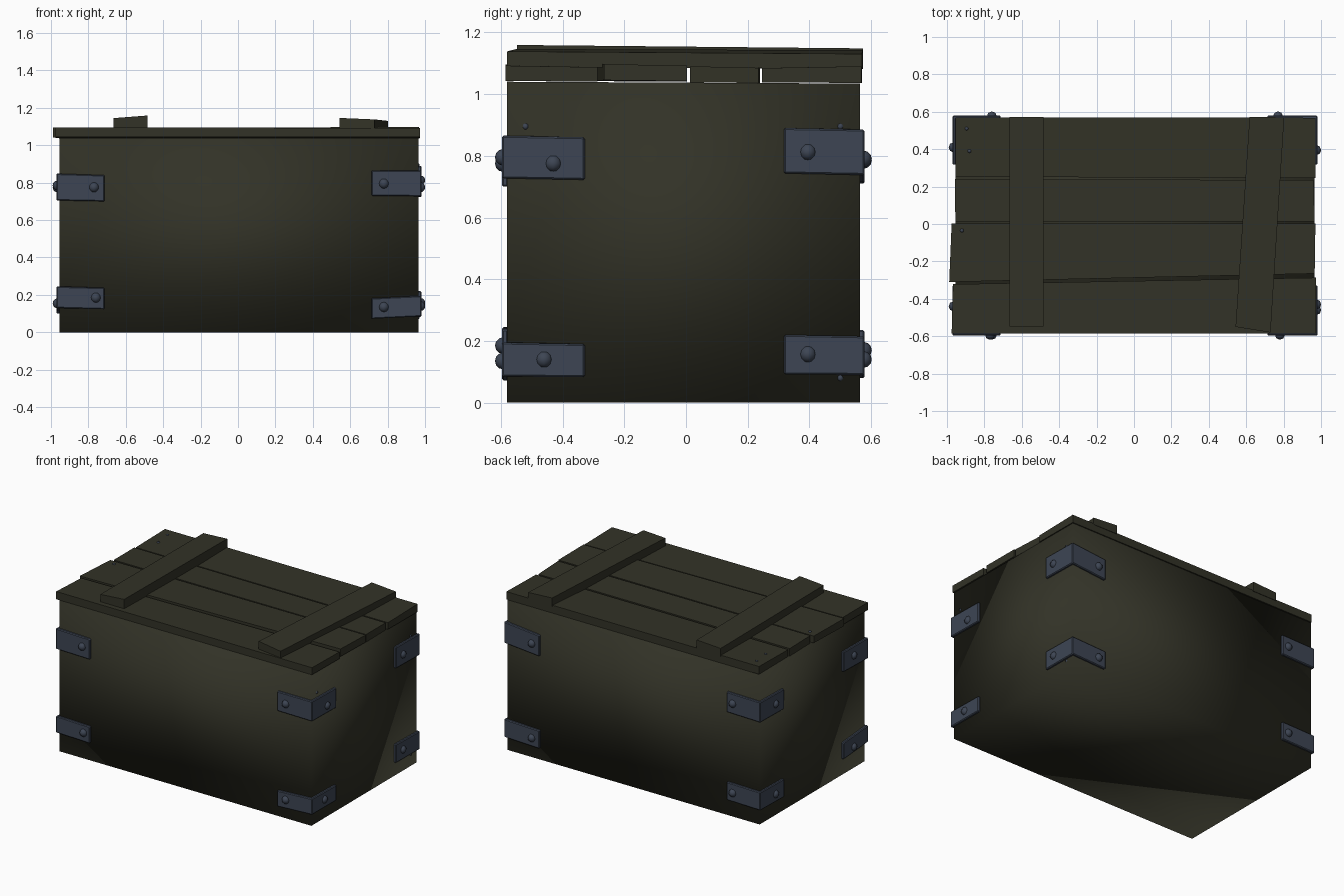
import bpy, bmesh, math
from mathutils import Vector, Matrix


def material(name, rgb):
    m = bpy.data.materials.new(name)
    m.diffuse_color = (*rgb, 1)
    return m


WOOD = material("dark olive wood", (0.032, 0.032, 0.020))
IRON = material("blue grey iron", (0.047, 0.060, 0.088))


def finish(name, bm, mat, bevel=0.0, smooth=False):
    bmesh.ops.recalc_face_normals(bm, faces=bm.faces)
    if smooth:
        for f in bm.faces:
            f.smooth = True
    me = bpy.data.meshes.new(name)
    bm.to_mesh(me)
    bm.free()
    me.materials.append(mat)
    ob = bpy.data.objects.new(name, me)
    bpy.context.collection.objects.link(ob)
    if bevel:
        b = ob.modifiers.new("bevel", "BEVEL")
        b.width, b.segments = bevel, 1
    return ob


def prism(name, outline, mat, bevel=0.0, smooth=False):
    """Closed solid from an outline of (x, y, bottom z, top z)."""
    bm = bmesh.new()
    low = [bm.verts.new((x, y, a)) for x, y, a, b in outline]
    top = [bm.verts.new((x, y, b)) for x, y, a, b in outline]
    n = len(outline)
    bm.faces.new(low)
    bm.faces.new(top)
    for i in range(n):
        j = (i + 1) % n
        bm.faces.new((low[i], low[j], top[j], top[i]))
    return finish(name, bm, mat, bevel, smooth)


# Crate body, softly shaded across its corners
X0, X1, Y0, Y1 = -0.955, 0.965, -0.58, 0.563
prism("crate_body", [(X0, Y0, 0, 1.04), (X1, Y0, 0, 1.04),
                     (X1, Y1, 0, 1.034), (X0, Y1, 0, 1.034)], WOOD, smooth=True)

# Four uneven lid planks: corners front-left, front-right, back-right, back-left
prism("lid_plank_1", [(-0.975, -0.585, 1.043, 1.096), (0.973, -0.585, 1.043, 1.092),
                      (0.973, -0.287, 1.040, 1.087), (-0.968, -0.322, 1.040, 1.090)], WOOD)
prism("lid_plank_2", [(-0.988, -0.310, 1.042, 1.094), (0.966, -0.265, 1.045, 1.097),
                      (0.970, 0.003, 1.042, 1.092), (-0.975, 0.003, 1.040, 1.088)], WOOD)
prism("lid_plank_3", [(-0.955, 0.013, 1.038, 1.090), (0.966, 0.013, 1.038, 1.090),
                      (0.960, 0.235, 1.036, 1.085), (-0.958, 0.240, 1.036, 1.088)], WOOD)
prism("lid_plank_4", [(-0.955, 0.252, 1.038, 1.085), (0.970, 0.246, 1.038, 1.084),
                      (0.970, 0.568, 1.036, 1.090), (-0.955, 0.570, 1.036, 1.090)], WOOD)

# Two battens across the lid
prism("left_batten", [(-0.665, -0.548, 1.086, 1.145), (-0.483, -0.548, 1.086, 1.159),
                      (-0.483, 0.573, 1.082, 1.148), (-0.665, 0.573, 1.082, 1.138)], WOOD)
prism("right_batten", [(0.543, -0.550, 1.088, 1.146), (0.730, -0.580, 1.088, 1.138),
                       (0.803, 0.570, 1.082, 1.130), (0.618, 0.573, 1.082, 1.142)], WOOD)


def dome(name, centre, radius):
    bm = bmesh.new()
    bmesh.ops.create_uvsphere(bm, u_segments=8, v_segments=6, radius=radius,
                              matrix=Matrix.Translation(Vector(centre)))
    return finish(name, bm, IRON, smooth=True)


# Bent iron corner straps, each with a dome bolt per arm.
# (sx, sy, corner z0, z1, long-face end z0, z1, short-face end z0, z1,
#  bolt x, bolt z, bolt y, bolt z)
straps = [
    (-1, -1, 0.705, 0.848, 0.700, 0.840, 0.712, 0.850, -0.77, 0.775, -0.44, 0.785),
    (-1, -1, 0.130, 0.245, 0.123, 0.238, 0.110, 0.225, -0.76, 0.185, -0.44, 0.155),
    (1, -1, 0.727, 0.865, 0.730, 0.865, 0.722, 0.860, 0.78, 0.795, -0.43, 0.775),
    (1, -1, 0.085, 0.195, 0.072, 0.182, 0.083, 0.190, 0.78, 0.135, -0.46, 0.140),
    (1, 1, 0.738, 0.885, 0.715, 0.860, 0.743, 0.890, 0.77, 0.790, 0.395, 0.812),
    (1, 1, 0.090, 0.215, 0.080, 0.205, 0.092, 0.220, 0.77, 0.140, 0.395, 0.157),
    (-1, 1, 0.710, 0.850, 0.715, 0.855, 0.705, 0.845, -0.76, 0.785, 0.41, 0.775),
    (-1, 1, 0.105, 0.230, 0.110, 0.235, 0.100, 0.225, -0.76, 0.170, 0.41, 0.155),
]
T = 0.016
for i, (sx, sy, c0, c1, a0, a1, b0, b1, bx, az, by, bz) in enumerate(straps):
    xi = X1 if sx > 0 else X0
    yi = Y1 if sy > 0 else Y0
    xo, yo = xi + sx * T, yi + sy * T
    xe, ye = sx * 0.713, (0.317 if sy > 0 else -0.328)
    xin, yin = xi - sx * 0.004, yi - sy * 0.004
    prism(f"corner_strap_{i + 1}", [
        (xe, yo, a0, a1), (xo, yo, c0, c1), (xo, ye, b0, b1),
        (xin, ye, b0, b1), (xin, yin, c0, c1), (xe, yin, a0, a1)], IRON, 0.005)
    dome(f"strap_bolt_{i + 1}_long", (bx, yo - sy * 0.004, az), 0.027)
    dome(f"strap_bolt_{i + 1}_short", (xo - sx * 0.007, by, bz), 0.027)

# Small nail heads in the lid and side
for i, p in enumerate([(-0.88, 0.39, 1.083), (-0.92, -0.035, 1.085), (-0.895, 0.51, 1.084),
                       (0.960, 0.50, 0.895), (0.960, -0.52, 0.895), (0.960, 0.50, 0.08)]):
    dome(f"nail_{i + 1}", p, 0.011)
